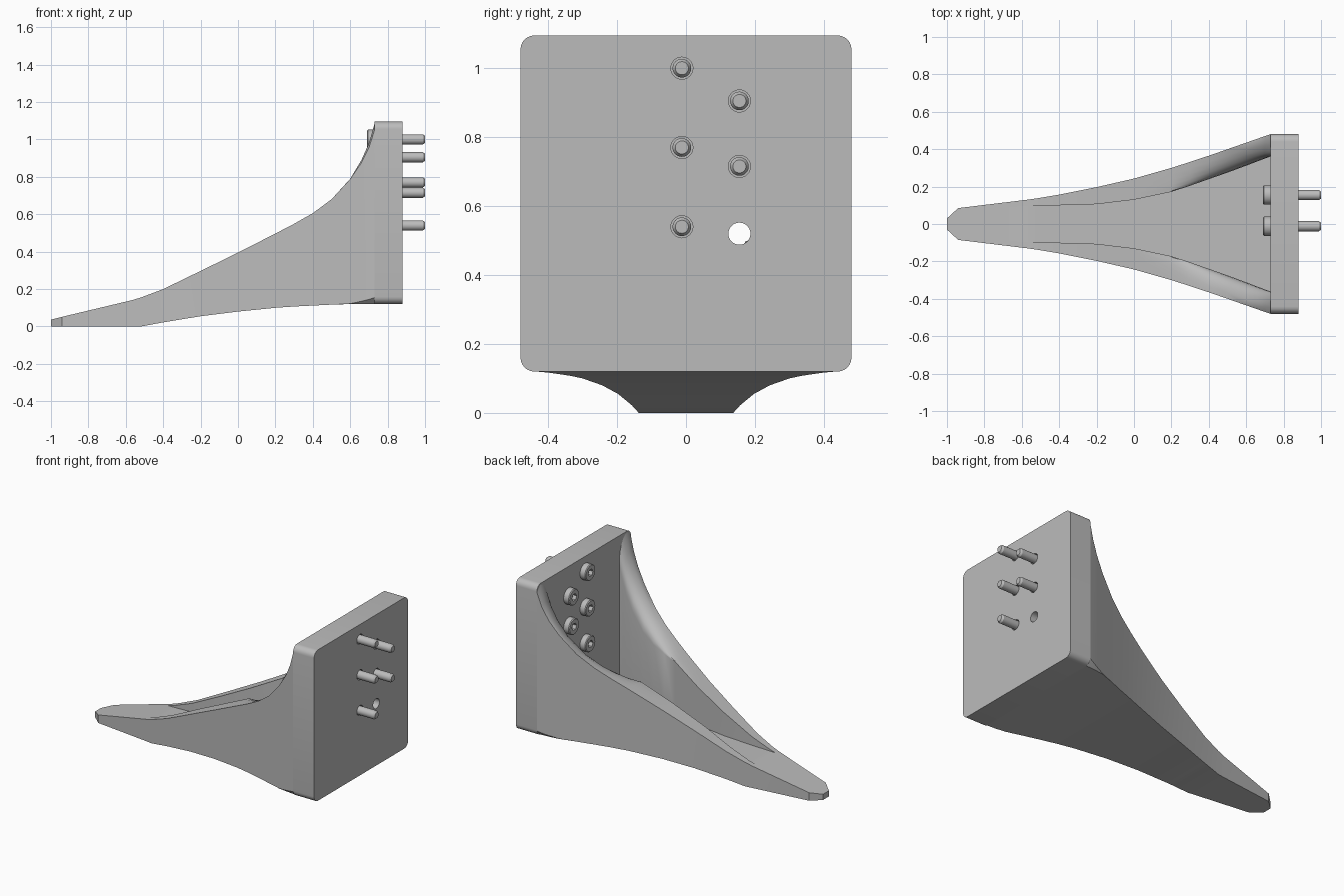
import bpy, bmesh
from math import sin, cos, pi, radians

if "Cube" in bpy.data.objects:
    bpy.data.objects.remove(bpy.data.objects["Cube"], do_unlink=True)

grey = bpy.data.materials.new("plain grey")
grey.use_nodes = True
colour = (0.5, 0.5, 0.5, 1)
grey.diffuse_color = colour
grey.node_tree.nodes["Principled BSDF"].inputs["Base Color"].default_value = colour


def activate(obj):
    bpy.ops.object.select_all(action="DESELECT")
    obj.select_set(True)
    bpy.context.view_layer.objects.active = obj


def finish(obj, angle=30):
    obj.data.materials.clear()
    obj.data.materials.append(grey)
    activate(obj)
    bpy.ops.object.shade_smooth_by_angle(angle=radians(angle))


def mesh_object(name, bm):
    bmesh.ops.remove_doubles(bm, verts=bm.verts, dist=0.0002)
    bmesh.ops.recalc_face_normals(bm, faces=bm.faces)
    mesh = bpy.data.meshes.new(name)
    bm.to_mesh(mesh)
    bm.free()
    obj = bpy.data.objects.new(name, mesh)
    bpy.context.collection.objects.link(obj)
    return obj


def loft(name, rings):
    """Skin a row of closed rings and cap both ends."""
    bm = bmesh.new()
    rows = [[bm.verts.new(p) for p in ring] for ring in rings]
    n = len(rows[0])
    for a, b in zip(rows, rows[1:]):
        for i in range(n):
            j = (i + 1) % n
            bm.faces.new((a[i], a[j], b[j], b[i]))
    bm.faces.new(rows[0])
    bm.faces.new(rows[-1])
    return mesh_object(name, bm)


def lathe(name, profile, y, z, sides=32):
    """Turn (x, radius) points about an axis along x."""
    turn = [2 * pi * i / sides for i in range(sides)]
    return loft(name, [[(x, y + r * cos(a), z + r * sin(a)) for a in turn]
                       for x, r in profile])


def cut(obj, cutter):
    mod = obj.modifiers.new("cut", "BOOLEAN")
    mod.operation = "DIFFERENCE"
    mod.solver = "EXACT"
    mod.object = cutter
    activate(obj)
    bpy.ops.object.modifier_apply(modifier=mod.name)
    bpy.data.objects.remove(cutter, do_unlink=True)


# Mounting plate with rounded corners
HALF, BOTTOM, TOP, R = 0.48, 0.12, 1.095, 0.04
FRONT, BACK = 0.73, 0.88
corners = [(HALF - R, TOP - R), (R - HALF, TOP - R),
           (R - HALF, BOTTOM + R), (HALF - R, BOTTOM + R)]
outline = [(cy + R * cos(a), cz + R * sin(a))
           for q, (cy, cz) in enumerate(corners)
           for a in [(q + k / 6) * pi / 2 for k in range(7)]]
plate = loft("mounting_plate", [[(x, y, z) for y, z in outline] for x in (FRONT, BACK)])

# Bolt holes through the plate, one of them left empty
bolts = [(-0.012, 1.0), (-0.012, 0.77), (-0.012, 0.54), (0.155, 0.905), (0.155, 0.715)]
for y, z in bolts + [(0.155, 0.52)]:
    cut(plate, lathe("hole_cutter", [(0.6, 0.032), (0.95, 0.032)], y, z))
finish(plate)

# Bolts with hexagonal sockets in their heads
for i, (y, z) in enumerate(bolts):
    bolt = lathe(f"bolt_{i + 1}", [(0.69, 0.047), (0.695, 0.052), (FRONT, 0.052),
                                   (FRONT, 0.027), (0.988, 0.027), (1.0, 0.019)], y, z)
    cut(bolt, lathe("socket_cutter", [(0.66, 0.024), (0.715, 0.024)], y, z, 6))
    finish(bolt)

# Hollow tapering arm: x, half width, bottom, top, pocket half width, rim drop, corner
stations = [
    (-1.0, 0.03, 0, 0.037, 0.02, 0, 0),
    (-0.94, 0.085, 0, 0.052, 0.065, 0, 0),
    (-0.57, 0.13, 0, 0.14, 0.1, 0, 0),
    (-0.52, 0.137, 0, 0.155, 0.1, 0, 0),
    (-0.4, 0.157, 0.022, 0.2, 0.1, 0, 0),
    (-0.2, 0.197, 0.055, 0.297, 0.106, 0, 0),
    (0, 0.243, 0.08, 0.395, 0.13, 0, 0),
    (0.2, 0.3, 0.1, 0.497, 0.172, 0, 0),
    (0.3, 0.332, 0.107, 0.549, 0.205, 0.04, 0),
    (0.4, 0.365, 0.112, 0.606, 0.24, 0.08, 0),
    (0.5, 0.4, 0.117, 0.68, 0.275, 0.11, 0),
    (0.6, 0.435, 0.12, 0.79, 0.312, 0.13, 0.002),
    (0.66, 0.456, 0.12, 0.89, 0.335, 0.15, 0.015),
    (0.7, 0.47, 0.12, 0.98, 0.35, 0.16, 0.025),
    (0.732, 0.48, 0.12, 1.092, 0.362, 0.17, 0.035),
]
START = -0.57
rings = []
for x, w, low, high, inner, drop, c in stations:
    floor = high if x <= START else 0.14 + 0.023 * (x - START)
    half = [(w - c, low), (w, low + c), (w, high - c)]
    for k in range(7):
        a = k / 6 * pi / 2
        half.append((w - c - (w - c - inner) * sin(a), high - drop + drop * cos(a)))
    half.append((inner, floor))
    ring = half + [(-y, z) for y, z in reversed(half)]
    rings.append([(x, y, z) for y, z in ring])
finish(loft("hollow_arm", rings), 32)
